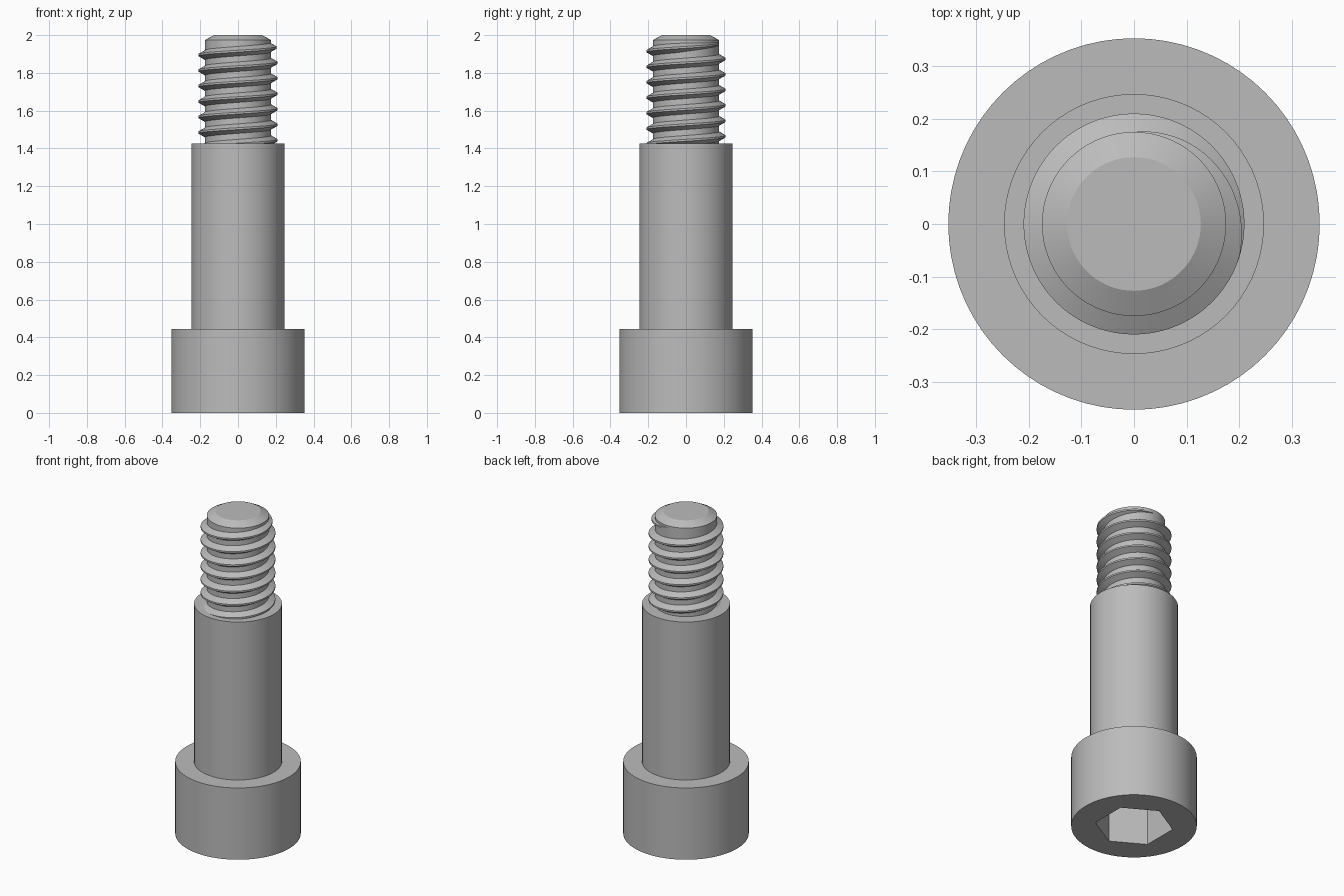
import bpy, bmesh, math

cube = bpy.data.objects.get("Cube")
if cube:
    bpy.data.objects.remove(cube, do_unlink=True)

steel = bpy.data.materials.new("steel grey")
steel.use_nodes = True
GREY = (0.5, 0.5, 0.5, 1)
steel.diffuse_color = GREY
steel.node_tree.nodes["Principled BSDF"].inputs["Base Color"].default_value = GREY

SEGS = 72
ROOT, CREST, PITCH, TURNS = 0.175, 0.21, 0.082, 7


def finish(bm, name):
    bmesh.ops.recalc_face_normals(bm, faces=bm.faces)
    mesh = bpy.data.meshes.new(name)
    bm.to_mesh(mesh)
    bm.free()
    mesh.materials.append(steel)
    obj = bpy.data.objects.new(name, mesh)
    bpy.context.collection.objects.link(obj)
    bpy.ops.object.select_all(action="DESELECT")
    obj.select_set(True)
    bpy.context.view_layer.objects.active = obj
    bpy.ops.object.shade_smooth_by_angle(angle=math.radians(25))


def ring(bm, radius, z, hexagon=False):
    verts = []
    for i in range(SEGS):
        a = math.tau * i / SEGS
        r = radius
        if hexagon:  # corners lie on the y axis and every sixth of a turn
            off = a % (math.pi / 3) - math.pi / 6
            off -= math.copysign(math.pi / 6, off)
            r *= math.cos(math.pi / 6) / math.cos(off)
        verts.append(bm.verts.new((r * math.cos(a), r * math.sin(a), z)))
    return verts


def loft(bm, rings):
    for a, b in zip(rings, rings[1:]):
        for i in range(SEGS):
            j = (i + 1) % SEGS
            bm.faces.new((a[i], a[j], b[j], b[i]))
    bm.faces.new(rings[0])
    bm.faces.new(rings[-1])


# Head, shoulder and thread core, with the hex socket sunk into the head
bm = bmesh.new()
profile = [(0.22, 0.26, True), (0.22, 0, True), (0.353, 0, False),
           (0.353, 0.445, False), (0.247, 0.445, False), (0.247, 1.425, False),
           (ROOT, 1.425, False), (ROOT, 1.974, False), (0.127, 2, False)]
loft(bm, [ring(bm, *p) for p in profile])
finish(bm, "screw_body")

# Right-handed thread ridge that fades into the core at the top
bm = bmesh.new()
END_Z, FADE = 1.956, 0.3
steps = SEGS * TURNS
previous = None
for s in range(steps + 1):
    left = (steps - s) / SEGS
    a = math.pi / 2 - math.tau * left
    z = END_Z - PITCH * left
    crest = ROOT + (CREST - ROOT) * min(1, left / FADE)
    half = 0.005 + (crest - ROOT) * math.tan(math.pi / 6)
    section = [(ROOT - 0.01, -half), (ROOT, -half), (crest, -0.005),
               (crest, 0.005), (ROOT, half), (ROOT - 0.01, half)]
    current = [bm.verts.new((r * math.cos(a), r * math.sin(a), z + dz))
               for r, dz in section]
    if previous:
        for k in range(len(section)):
            n = (k + 1) % len(section)
            bm.faces.new((previous[k], previous[n], current[n], current[k]))
    else:
        bm.faces.new(current)
    previous = current
bm.faces.new(previous)
finish(bm, "thread")
